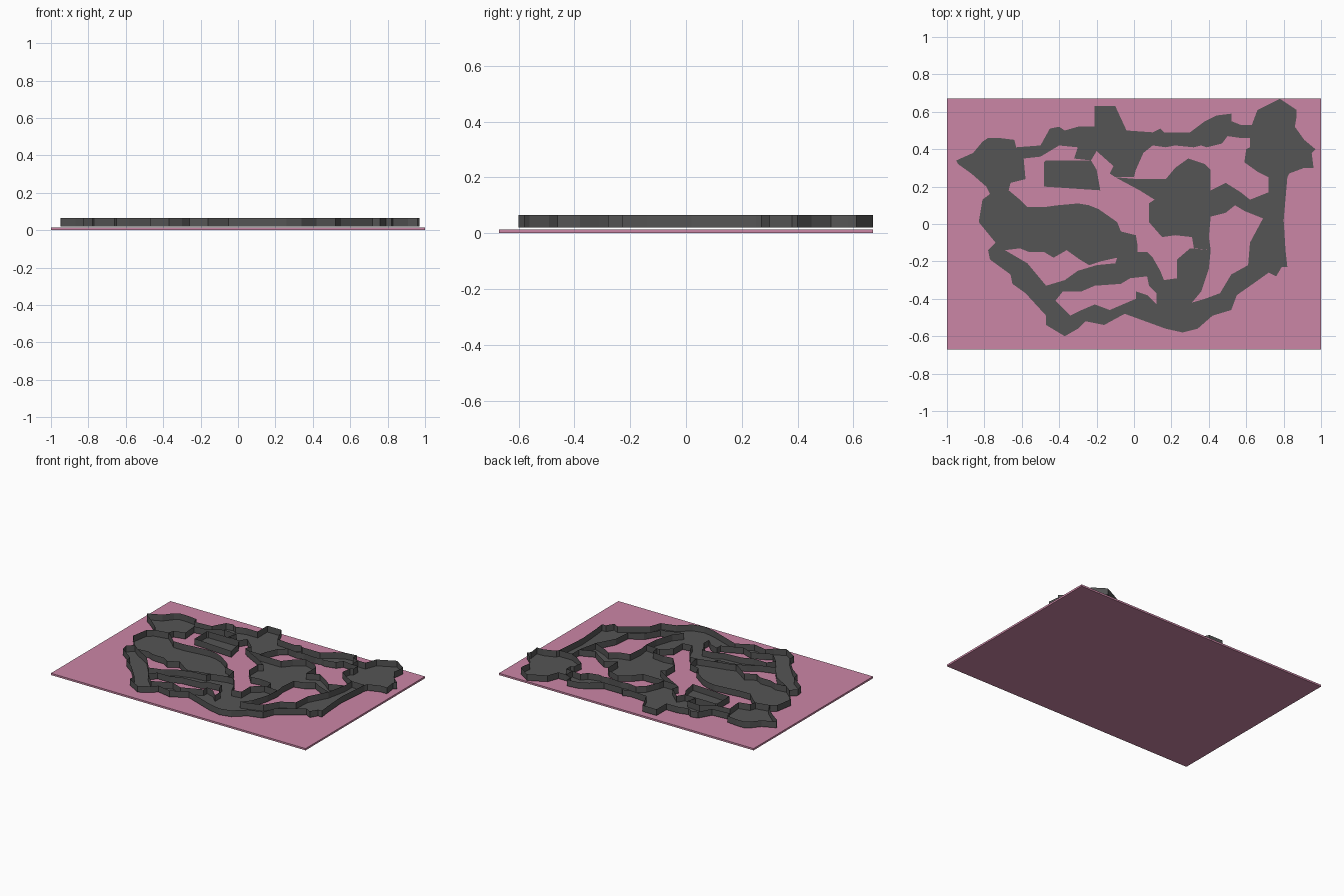
import bpy, bmesh

if "Cube" in bpy.data.objects:
    bpy.data.objects.remove(bpy.data.objects["Cube"])

FLOOR_Z, WALL_Z = 0.02, 0.065


def material(name, color):
    m = bpy.data.materials.new(name)
    m.diffuse_color = color
    m.use_nodes = True
    m.node_tree.nodes["Principled BSDF"].inputs["Base Color"].default_value = m.diffuse_color
    return m


pink = material("pink", (0.60, 0.24, 0.38, 1))
dark = material("dark_grey", (0.09, 0.09, 0.09, 1))


def finish(bm, name, mat):
    me = bpy.data.meshes.new(name)
    bm.to_mesh(me)
    bm.free()
    me.materials.append(mat)
    ob = bpy.data.objects.new(name, me)
    bpy.context.collection.objects.link(ob)
    return ob


def room(name, *loops):
    """Open-topped tray: flat floor inside the loops, thin upright walls on them.
    Outline points are in hundredths of a unit."""
    bm = bmesh.new()
    edges = []
    for pts in loops:
        vs = [bm.verts.new((x / 100, y / 100, FLOOR_Z)) for x, y in pts]
        edges += [bm.edges.new((vs[i - 1], vs[i])) for i in range(len(vs))]
    bmesh.ops.triangle_fill(bm, edges=edges, use_beauty=True, normal=(0, 0, 1))
    for e in edges:
        a, b = e.verts
        bm.faces.new([a, b] + [bm.verts.new((v.co.x, v.co.y, WALL_Z)) for v in (b, a)])
    bmesh.ops.remove_doubles(bm, verts=bm.verts, dist=1e-5)
    bmesh.ops.recalc_face_normals(bm, faces=bm.faces)
    return finish(bm, name, dark)


# base plate
bm = bmesh.new()
bmesh.ops.create_cube(bm, size=1)
for v in bm.verts:
    v.co = (v.co.x * 2, v.co.y * 1.34, (v.co.z + 0.5) * 0.013)
finish(bm, "base_plate", pink)

# upper left chamber with the long top passage
room("north_passage", [
    (-95, 34), (-86, 38), (-81, 44), (-78, 46), (-72, 46), (-64, 45), (-63, 41),
    (-50, 42), (-45, 51), (-40, 52), (-37, 50), (-30, 52), (-21, 52), (-21, 63),
    (-10, 63), (-4, 50), (10, 49), (14, 51), (16, 49), (30, 49), (38, 55),
    (44, 58), (52, 59), (52, 55), (57, 53), (57, 46), (50, 47), (47, 43),
    (39, 41), (36, 42), (32, 41), (22, 42), (17, 41), (10, 42), (5, 38),
    (1, 29), (0, 25), (-10, 25), (-13, 27), (-11, 31), (-20, 39), (-23, 34),
    (-32, 35), (-30, 41), (-40, 42), (-50, 36), (-59, 35), (-58, 24),
    (-66, 22), (-67, 18), (-77, 16), (-79, 20), (-87, 27), (-94, 32)])

# small four-sided side room
room("side_room", [(-48, 33), (-47, 34), (-23, 34), (-20, 29), (-18, 18), (-48, 20)])

# large cave on the left
room("west_cave", [
    (-77, 16), (-67, 18), (-61, 13), (-57, 9), (-48, 9), (-41, 10), (-30, 11),
    (-24, 10), (-19, 8), (-9, 1), (-7, -4), (1, -6), (2, -12), (2, -15),
    (-9, -18), (-18, -20), (-24, -22), (-29, -19), (-36, -14), (-43, -18),
    (-48, -15), (-56, -15), (-61, -13), (-69, -14), (-74, -10), (-83, 1), (-81, 13)])

# central cave with its arm to the right
room("central_cave", [
    (-10, 25), (2, 24), (17, 24), (22, 30), (29, 35), (38, 32), (41, 29),
    (41, 18), (49, 22), (57, 17), (62, 13), (72, 17), (69, 3), (59, 7),
    (54, 10), (49, 6), (41, 4), (40, -7), (41, -14), (32, -13), (31, -7),
    (22, -6), (15, -7), (8, 1), (8, 11), (11, 13), (3, 18)])

# upper right chamber
room("northeast_chamber", [
    (57, 53), (63, 53), (66, 61), (78, 67), (87, 61), (87, 58), (86, 52),
    (91, 45), (97, 40), (95, 38), (96, 30), (91, 30), (83, 27), (82, 25),
    (72, 25), (66, 28), (59, 33), (60, 40), (62, 41), (62, 46), (57, 46)])

# lower passages running round the bottom, with one enclosed gap
outer = [
    (72, 25), (82, 25), (80, 2), (81, -14), (82, -23), (79, -23), (76, -28),
    (72, -26), (65, -31), (55, -38), (52, -46), (42, -49), (34, -56), (26, -58),
    (17, -56), (-5, -48), (-16, -54), (-26, -52), (-30, -56), (-37, -60),
    (-47, -54), (-47, -49), (-58, -37), (-65, -32), (-66, -27), (-77, -19),
    (-78, -14), (-74, -10), (-69, -14), (-57, -21), (-47, -33), (-37, -30),
    (-30, -25), (-20, -22), (-10, -21), (-9, -18), (2, -15), (7, -15),
    (10, -18), (14, -25), (16, -30), (23, -29), (23, -19), (30, -13), (41, -14),
    (40, -24), (36, -36), (31, -42), (38, -40), (46, -37), (52, -27), (61, -22),
    (62, -10), (69, 3), (72, 17)]
gap = [
    (-42, -41), (-38, -36), (-28, -36), (-21, -33), (-7, -32), (-2, -29),
    (7, -28), (8, -33), (12, -37), (12, -43), (7, -38), (1, -36), (1, -40),
    (-6, -43), (-13, -46), (-21, -43), (-28, -46), (-34, -49)]
room("south_passage", outer, gap)
